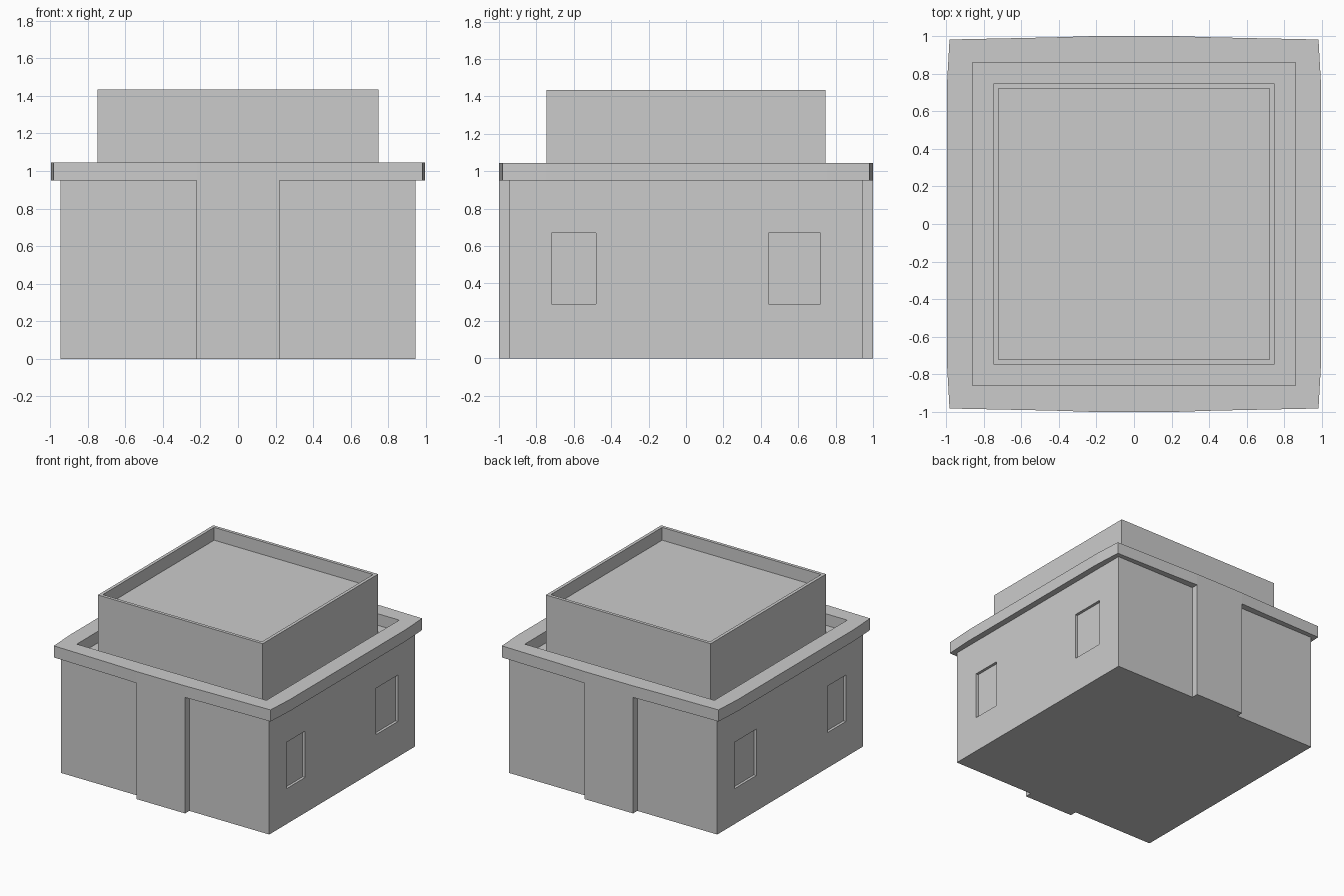
import bpy, bmesh

if "Cube" in bpy.data.objects:
    bpy.data.objects.remove(bpy.data.objects["Cube"])


def slab(name, outline, z0, z1, hole=None):
    """Extrude a plan outline (optionally with a hole) between two heights."""
    cu = bpy.data.curves.new(name, 'CURVE')
    cu.dimensions = '2D'
    cu.fill_mode = 'BOTH'
    cu.extrude = (z1 - z0) / 2
    for loop in [outline] + ([hole] if hole else []):
        sp = cu.splines.new('POLY')
        sp.points.add(len(loop) - 1)
        for p, (x, y) in zip(sp.points, loop):
            p.co = (x, y, 0, 1)
        sp.use_cyclic_u = True
    tmp = bpy.data.objects.new(name + "_curve", cu)
    bpy.context.collection.objects.link(tmp)
    bpy.context.view_layer.update()
    me = bpy.data.meshes.new_from_object(tmp)
    bpy.data.objects.remove(tmp)
    bm = bmesh.new()
    bm.from_mesh(me)
    bmesh.ops.remove_doubles(bm, verts=bm.verts, dist=1e-4)
    bmesh.ops.translate(bm, verts=bm.verts, vec=(0, 0, (z0 + z1) / 2))
    bmesh.ops.recalc_face_normals(bm, faces=bm.faces)
    for f in bm.faces:
        f.smooth = False
    bm.to_mesh(me)
    bm.free()
    me.name = name
    ob = bpy.data.objects.new(name, me)
    bpy.context.collection.objects.link(ob)
    return ob


def rect(x0, x1, y0, y1):
    return [(x0, y0), (x1, y0), (x1, y1), (x0, y1)]


def four_way(quarter):
    """Mirror a quarter outline (from +x axis side to +y side) around."""
    half = quarter + [(-x, y) for x, y in reversed(quarter)]
    return half + [(-x, -y) for x, y in half]


W = 0.945

# Main block with a projecting bay on the front and back
walls = slab("walls", four_way([(W, W), (0.22, W), (0.22, 1.0)]), 0, 0.95)

# Shallow window recesses on both sides
for sx in (-1, 1):
    for i, (y0, y1) in enumerate([(-0.72, -0.48), (0.44, 0.72)]):
        x0, x1 = sorted((sx * (W - 0.022), sx * 1.1))
        cutter = slab(f"window_cutter_{sx}_{i}", rect(x0, x1, y0, y1), 0.29, 0.67)
        cutter.hide_render = True
        cutter.hide_set(True)
        cutter.display_type = 'WIRE'
        mod = walls.modifiers.new("window", 'BOOLEAN')
        mod.operation = 'DIFFERENCE'
        mod.solver = 'EXACT'
        mod.object = cutter

# Slightly bowed cornice ring around the roof
cornice = four_way([(0.995, 0.75), (0.982, 0.982), (0.44, 0.993), (0.22, 1.0)])
slab("cornice", cornice, 0.95, 1.045, rect(-0.86, 0.86, -0.86, 0.86))

# Upper storey with a sunken roof
upper = slab("upper_storey", rect(-0.747, 0.747, -0.747, 0.747), 0.95, 1.435)
bm = bmesh.new()
bm.from_mesh(upper.data)
bmesh.ops.dissolve_limit(bm, angle_limit=0.01, verts=bm.verts, edges=bm.edges)
top = max(bm.faces, key=lambda f: f.calc_center_median().z)
bmesh.ops.inset_region(bm, faces=[top], thickness=0.037)
floor = bmesh.ops.extrude_discrete_faces(bm, faces=[top])["faces"][0]
bmesh.ops.translate(bm, verts=floor.verts, vec=(0, 0, -0.105))
bm.to_mesh(upper.data)
bm.free()
